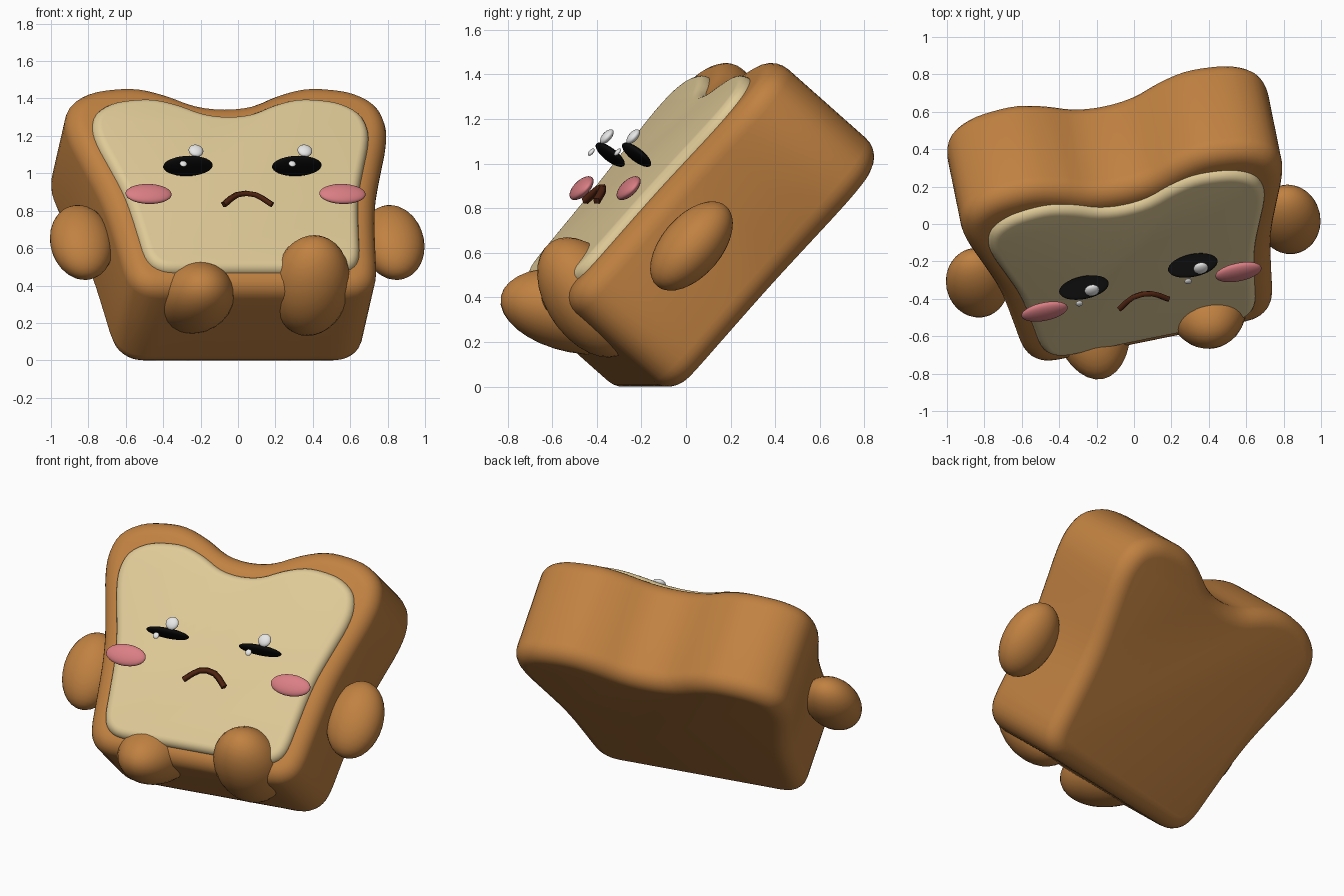
import bpy, bmesh, math
from mathutils import Matrix, Vector

if "Cube" in bpy.data.objects:
    bpy.data.objects.remove(bpy.data.objects["Cube"])

# Leaning-back frame: local x = across, local -y = out of the face, local z = up the slice
TILT = (Matrix.Rotation(math.radians(11.5), 4, 'Z')
        @ Matrix.Rotation(math.radians(-41), 4, 'X')
        @ Matrix.Translation((-0.033, 0, 0)))


def material(name, rgb):
    m = bpy.data.materials.new(name)
    m.diffuse_color = (*rgb, 1)
    m.use_nodes = True
    m.node_tree.nodes["Principled BSDF"].inputs["Base Color"].default_value = m.diffuse_color
    return m


CRUST = material("crust_brown", (0.53, 0.22, 0.053))
CREAM = material("crumb_cream", (0.74, 0.59, 0.31))
PINK = material("blush_pink", (0.70, 0.21, 0.23))
BLACK = material("eye_black", (0.003, 0.003, 0.003))
WHITE = material("shine_white", (0.80, 0.80, 0.80))
MOUTH = material("mouth_brown", (0.075, 0.016, 0.005))

# Right half of the slice outline, from top notch to bottom centre
HALF = [(0, 1.165), (0.15, 1.187), (0.3, 1.26), (0.45, 1.308), (0.6, 1.305),
        (0.73, 1.272), (0.835, 1.19), (0.873, 1.07), (0.862, 0.94),
        (0.81, 0.75), (0.755, 0.55), (0.725, 0.38), (0.70, 0.15),
        (0.68, -0.01), (0.64, -0.09), (0.56, -0.136), (0.42, -0.141), (0, -0.141)]


def smooth_outline(steps=3):
    pts = [Vector(p) for p in HALF]
    pts += [Vector((-p.x, p.y)) for p in reversed(pts[1:-1])]
    n, out = len(pts), []
    for i in range(n):
        a, b, c, d = (pts[(i + k) % n] for k in (-1, 0, 1, 2))
        # tangents limited by the local segment length
        m = (c - b).length
        t1, t2 = (c - a).normalized() * m, (d - b).normalized() * m
        for s in range(steps):
            t = s / steps
            out.append(b * (2*t**3 - 3*t*t + 1) + t1 * (t**3 - 2*t*t + t)
                       + c * (3*t*t - 2*t**3) + t2 * (t**3 - t*t))
    return out


def inset(outline, d):
    n, out = len(outline), []
    for i, p in enumerate(outline):
        t = (outline[(i + 1) % n] - outline[i - 1]).normalized()
        out.append(p + Vector((t.y, -t.x)) * d)      # clockwise: inside is on the right
    return out


def slab(name, outline, front, back, r, mat, round_back=True, seg=6):
    """Outline extruded from back to front with rounded rims."""
    arc = [math.pi / 2 * k / seg for k in range(seg + 1)]
    prof = [(r * (1 - math.cos(a)), front - r + r * math.sin(a)) for a in reversed(arc)]
    if round_back:
        prof += [(r * (1 - math.cos(a)), back + r - r * math.sin(a)) for a in arc]
    else:
        prof.append((0, back))
    bm = bmesh.new()
    rings = [[bm.verts.new((p.x, -depth, p.y)) for p in inset(outline, d)]
             for d, depth in prof]
    n = len(outline)
    for a, b in zip(rings, rings[1:]):
        for i in range(n):
            j = (i + 1) % n
            bm.faces.new((a[i], a[j], b[j], b[i]))
    bm.faces.new(rings[0])
    bm.faces.new(list(reversed(rings[-1])))
    bmesh.ops.recalc_face_normals(bm, faces=bm.faces)
    return finish(name, bm, TILT, mat)


def finish(name, bm, matrix, mat):
    me = bpy.data.meshes.new(name)
    bm.to_mesh(me)
    bm.free()
    for p in me.polygons:
        p.use_smooth = True
    me.materials.append(mat)
    ob = bpy.data.objects.new(name, me)
    bpy.context.collection.objects.link(ob)
    ob.matrix_world = matrix
    return ob


def ellipsoid(name, place, radii, mat, seg=32):
    bm = bmesh.new()
    bmesh.ops.create_uvsphere(bm, u_segments=seg, v_segments=seg // 2, radius=1)
    bmesh.ops.scale(bm, vec=radii, verts=bm.verts)
    return finish(name, bm, place, mat)


def on_face(x, up, out):
    return TILT @ Matrix.Translation((x, -out, up))


# Bread body and soft inner face
outline = smooth_outline()
slab("crust_body", outline, 0.765, 0.10, 0.10, CRUST)
inner = [Vector((p.x * 0.86, 0.564 + 0.84 * (p.y - 0.585))) for p in outline]
slab("crumb_face", inner, 0.805, 0.60, 0.05, CREAM, round_back=False)

# Paired parts: arms, eyes, shines, cheeks
for side, label in ((-1, "left"), (1, "right")):
    ellipsoid(label + "_arm", on_face(side * 0.85, 0.383, 0.52), (0.168, 0.135, 0.238), CRUST)
    ex = side * 0.297
    ellipsoid(label + "_eye", on_face(ex, 0.601, 0.893), (0.135, 0.078, 0.025), BLACK)
    ellipsoid(label + "_shine_big", on_face(ex + 0.039, 0.647, 0.964), (0.04, 0.02, 0.04), WHITE, 20)
    ellipsoid(label + "_shine_small", on_face(ex - 0.041, 0.558, 0.96), (0.02, 0.01, 0.02), WHITE, 16)
    ellipsoid(label + "_cheek", on_face(side * 0.529, 0.433, 0.858), (0.126, 0.03, 0.066), PINK)

# Legs: long axis (local y) turned forward, each lifted by its own angle
for label, centre, lift, length in (("left", (-0.235, -0.49, 0.338), 11, 0.352),
                                    ("right", (0.39, -0.44, 0.40), 56, 0.30)):
    place = (Matrix.Translation(centre) @ Matrix.Rotation(math.radians(11.5), 4, 'Z')
             @ Matrix.Rotation(math.radians(-lift), 4, 'X'))
    ellipsoid(label + "_leg", place, (0.21, length, 0.187), CRUST)

# Frowning mouth: square tube along an arch
cu = bpy.data.curves.new("mouth", 'CURVE')
cu.dimensions = '3D'
cu.bevel_depth = 0.019
cu.bevel_resolution = 0
cu.use_fill_caps = True
path = [(-0.132, 0.346), (-0.085, 0.392), (-0.05, 0.417), (0, 0.427),
        (0.05, 0.417), (0.085, 0.392), (0.132, 0.346)]
sp = cu.splines.new('POLY')
sp.points.add(len(path) - 1)
for pt, (x, z) in zip(sp.points, path):
    pt.co = (x, -0.87, z, 1)
cu.materials.append(MOUTH)
mouth = bpy.data.objects.new("mouth", cu)
bpy.context.collection.objects.link(mouth)
mouth.matrix_world = TILT
